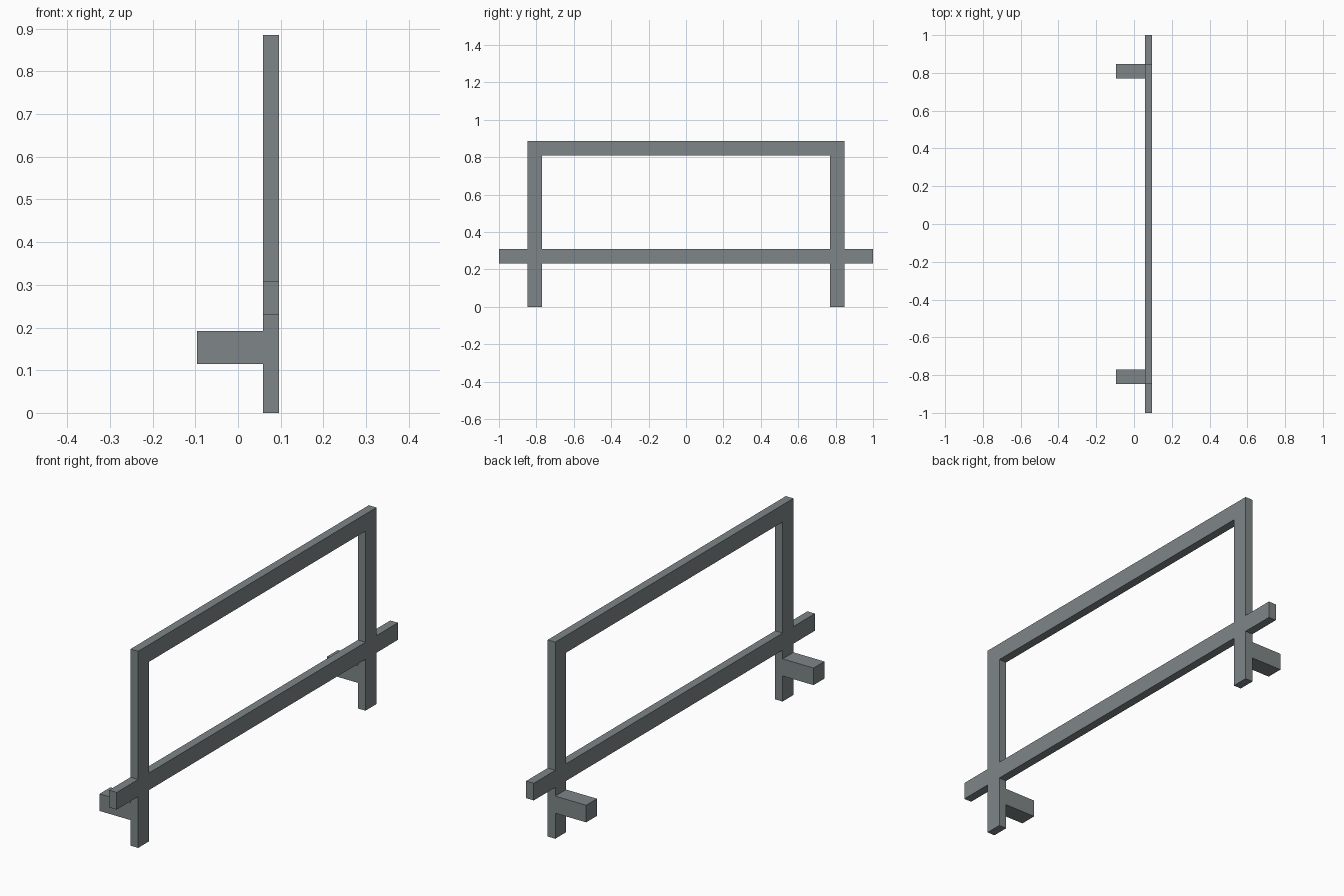
import bpy
import bmesh

cube = bpy.data.objects.get("Cube")
if cube:
    bpy.data.objects.remove(cube, do_unlink=True)

# Single painted-steel colour
grey = bpy.data.materials.new("slate_grey")
grey.use_nodes = True
colour = (0.21, 0.235, 0.243, 1)
grey.diffuse_color = colour
grey.node_tree.nodes["Principled BSDF"].inputs["Base Color"].default_value = colour


def box(name, x, y, z):
    """Box spanning the (low, high) ranges on each axis."""
    bm = bmesh.new()
    bmesh.ops.create_cube(bm, size=1)
    for v in bm.verts:
        v.co = [lo + (c + 0.5) * (hi - lo) for c, (lo, hi) in zip(v.co, (x, y, z))]
    mesh = bpy.data.meshes.new(name)
    bm.to_mesh(mesh)
    bm.free()
    mesh.materials.append(grey)
    obj = bpy.data.objects.new(name, mesh)
    bpy.context.collection.objects.link(obj)
    return obj


BAR = 0.077                  # bar width
HEIGHT = 0.885
OUTER = 0.847                # outer side of the posts
INNER = OUTER - BAR
FRAME_X = (0.058, 0.096)     # frame thickness
RAIL_Z = (0.231, 0.231 + BAR)
ARM_Z = (0.115, 0.115 + BAR)

# Horizontal bars between the posts
box("top_rail", FRAME_X, (-INNER, INNER), (HEIGHT - BAR, HEIGHT))
box("lower_rail", FRAME_X, (-INNER, INNER), RAIL_Z)

# Post, rail overhang and bracket arm at each end
for end, side in (("front", -1), ("back", 1)):
    post_y = sorted((side * INNER, side * OUTER))
    box(end + "_post", FRAME_X, post_y, (0, HEIGHT))
    box(end + "_rail_end", FRAME_X, sorted((side * OUTER, side)), RAIL_Z)
    box(end + "_bracket_arm", (-0.096, FRAME_X[0]), post_y, ARM_Z)
